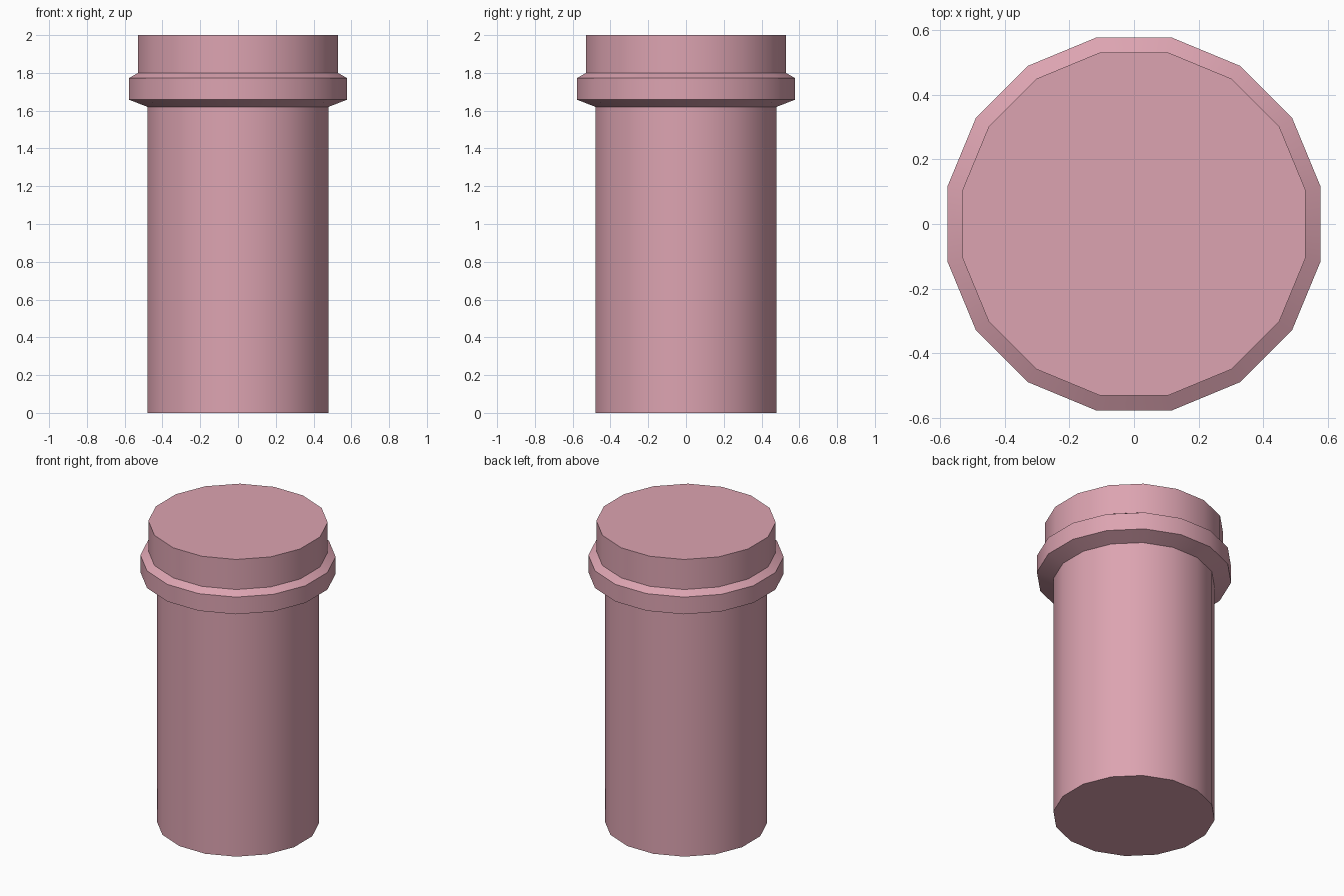
import bpy, bmesh, math

if "Cube" in bpy.data.objects:
    bpy.data.objects.remove(bpy.data.objects["Cube"])

SIDES = 16
FLAT = math.cos(math.pi / SIDES)  # flat-to-corner ratio; flats face the axes

# Outline from bottom to top: (half width across flats, height)
profile = [
    (0.479, 0.0), (0.479, 1.62),     # shaft
    (0.577, 1.658), (0.577, 1.772),  # collar with bevelled edges
    (0.53, 1.80), (0.53, 2.0),       # cap
]

bm = bmesh.new()
rings = []
for half_width, z in profile:
    r = half_width / FLAT
    angles = [2 * math.pi * (i + 0.5) / SIDES for i in range(SIDES)]
    rings.append([bm.verts.new((r * math.cos(a), r * math.sin(a), z)) for a in angles])

# Side walls
for low, high in zip(rings, rings[1:]):
    for i in range(SIDES):
        j = (i + 1) % SIDES
        bm.faces.new((low[i], low[j], high[j], high[i]))

# End caps
bm.faces.new(rings[0][::-1])
bm.faces.new(rings[-1])

mesh = bpy.data.meshes.new("collared_post")
bm.to_mesh(mesh)
bm.free()
post = bpy.data.objects.new("collared_post", mesh)
bpy.context.collection.objects.link(post)

# Pink material
pink = bpy.data.materials.new("pink")
pink.diffuse_color = (0.72, 0.37, 0.44, 1)
pink.use_nodes = True
pink.node_tree.nodes["Principled BSDF"].inputs["Base Color"].default_value = pink.diffuse_color
mesh.materials.append(pink)

# Smooth around the post, sharp at collar and end edges
bpy.context.view_layer.objects.active = post
post.select_set(True)
bpy.ops.object.shade_smooth_by_angle(angle=math.radians(30))
